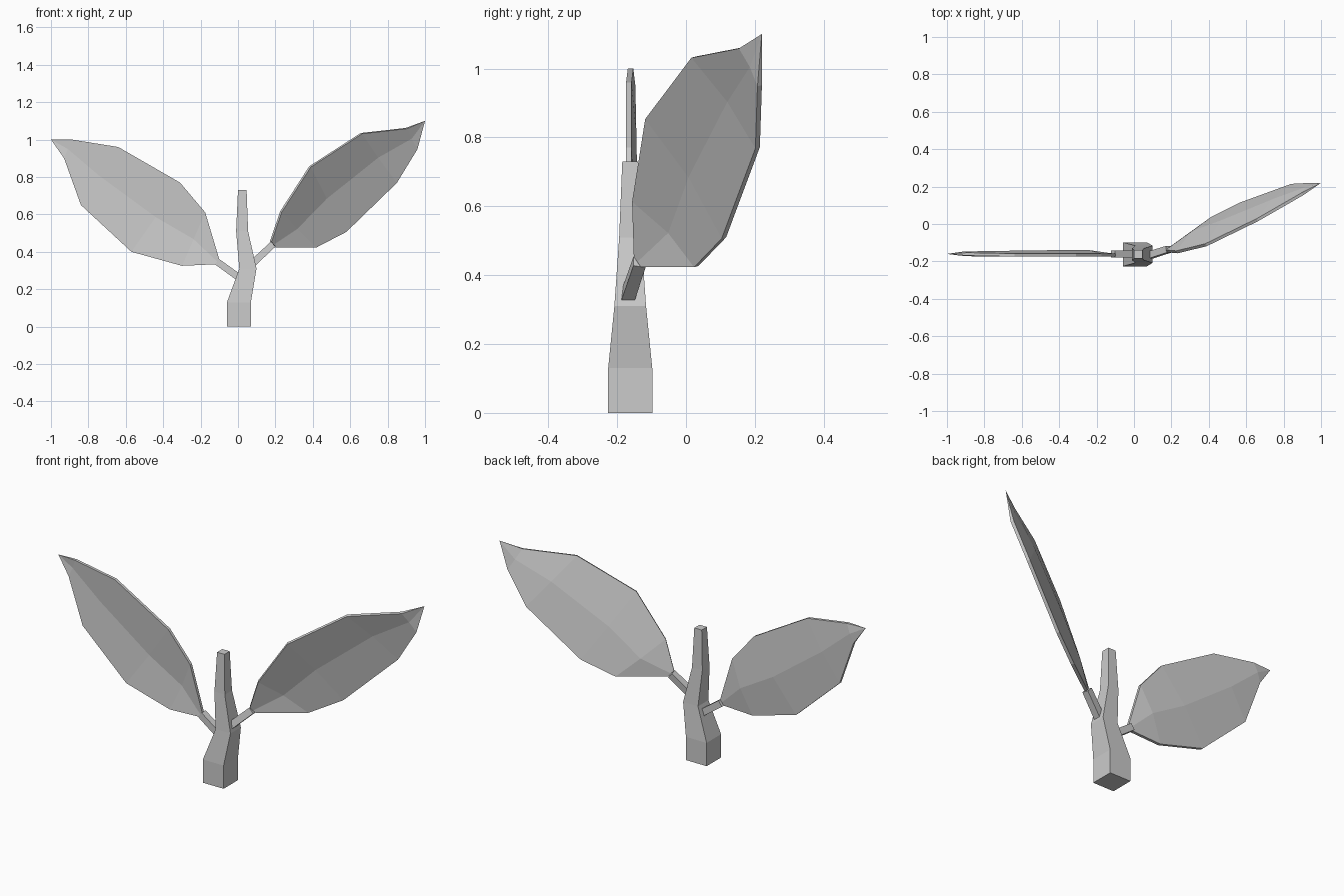
import bpy, bmesh
from mathutils import Vector as V

if "Cube" in bpy.data.objects:
    bpy.data.objects.remove(bpy.data.objects["Cube"])


def finish(bm, name):
    bmesh.ops.recalc_face_normals(bm, faces=bm.faces[:])
    me = bpy.data.meshes.new(name)
    bm.to_mesh(me)
    bm.free()
    ob = bpy.data.objects.new(name, me)
    bpy.context.collection.objects.link(ob)
    return ob


def bridge(bm, a, b):
    n = len(a)
    for i in range(n):
        bm.faces.new((a[i], a[(i + 1) % n], b[(i + 1) % n], b[i]))


def square_tube(name, sections, axis):
    """Square section loft; sections are (centre, half width)."""
    axis = V(axis).normalized()
    u = V((0, 1, 0)).cross(axis).normalized()
    w = axis.cross(u)
    bm = bmesh.new()
    rings = []
    for c, h in sections:
        rings.append([bm.verts.new(V(c) + u * h * a + w * h * b)
                      for a, b in ((-1, -1), (1, -1), (1, 1), (-1, 1))])
    for a, b in zip(rings, rings[1:]):
        bridge(bm, a, b)
    bm.faces.new(rings[0])
    bm.faces.new(rings[-1])
    return finish(bm, name)


def leaf(name, pairs, tip, back, crease):
    """Thin blade from upper/lower edge pairs, folded along the midrib."""
    back = V(back).normalized()
    bm = bmesh.new()
    rings = []
    for (up, low), k in zip(pairs, crease):
        up, low = V(up), V(low)
        mid = (up + low) / 2 + back * k
        t = back * 0.008
        rings.append([bm.verts.new(p) for p in
                      (up - t, mid - t, low - t, low + t, mid + t, up + t)])
    for a, b in zip(rings, rings[1:]):
        bridge(bm, a, b)
    bm.faces.new(rings[0])
    end, last = bm.verts.new(tip), rings[-1]
    for i in range(6):
        bm.faces.new((last[i], last[(i + 1) % 6], end))
    return finish(bm, name)


# Bent, tapering stem
square_tube("stem", [((0.005, -0.162, 0), 0.064), ((0.005, -0.162, 0.13), 0.064),
                     ((0.053, -0.162, 0.31), 0.046), ((0.022, -0.162, 0.51), 0.032),
                     ((0.023, -0.162, 0.73), 0.023)], (0, 0, 1))

# Leaf stalks
for name, a, b in (("left_stalk", (0.03, -0.16, 0.245), (-0.112, -0.16, 0.347)),
                   ("right_stalk", (0.075, -0.17, 0.335), (0.185, -0.135, 0.438))):
    square_tube(name, [(a, 0.019), (b, 0.018)], V(b) - V(a))

fold = (0, 0.018, 0.018, 0.014, 0.006)

# Left leaf, upright and facing the front
y = -0.166
leaf("left_leaf",
     [((-0.10, y, 0.36), (-0.12, y, 0.333)),
      ((-0.175, y, 0.61), (-0.30, y, 0.325)),
      ((-0.31, y, 0.77), (-0.57, y, 0.40)),
      ((-0.64, y, 0.96), (-0.84, y, 0.65)),
      ((-0.89, y + 0.005, 1.0), (-0.93, y + 0.005, 0.90))],
     (-1.0, -0.16, 1.0), (0, 1, 0), fold)

# Right leaf, swung backwards
leaf("right_leaf",
     [((0.175, -0.145, 0.455), (0.20, -0.125, 0.425)),
      ((0.23, -0.15, 0.615), (0.415, 0.03, 0.425)),
      ((0.385, -0.112, 0.855), (0.575, 0.11, 0.508)),
      ((0.66, 0.022, 1.033), (0.845, 0.208, 0.77)),
      ((0.90, 0.16, 1.06), (0.955, 0.214, 0.95))],
     (1.0, 0.22, 1.10), (-0.278, 0.425, 0.123), fold)
